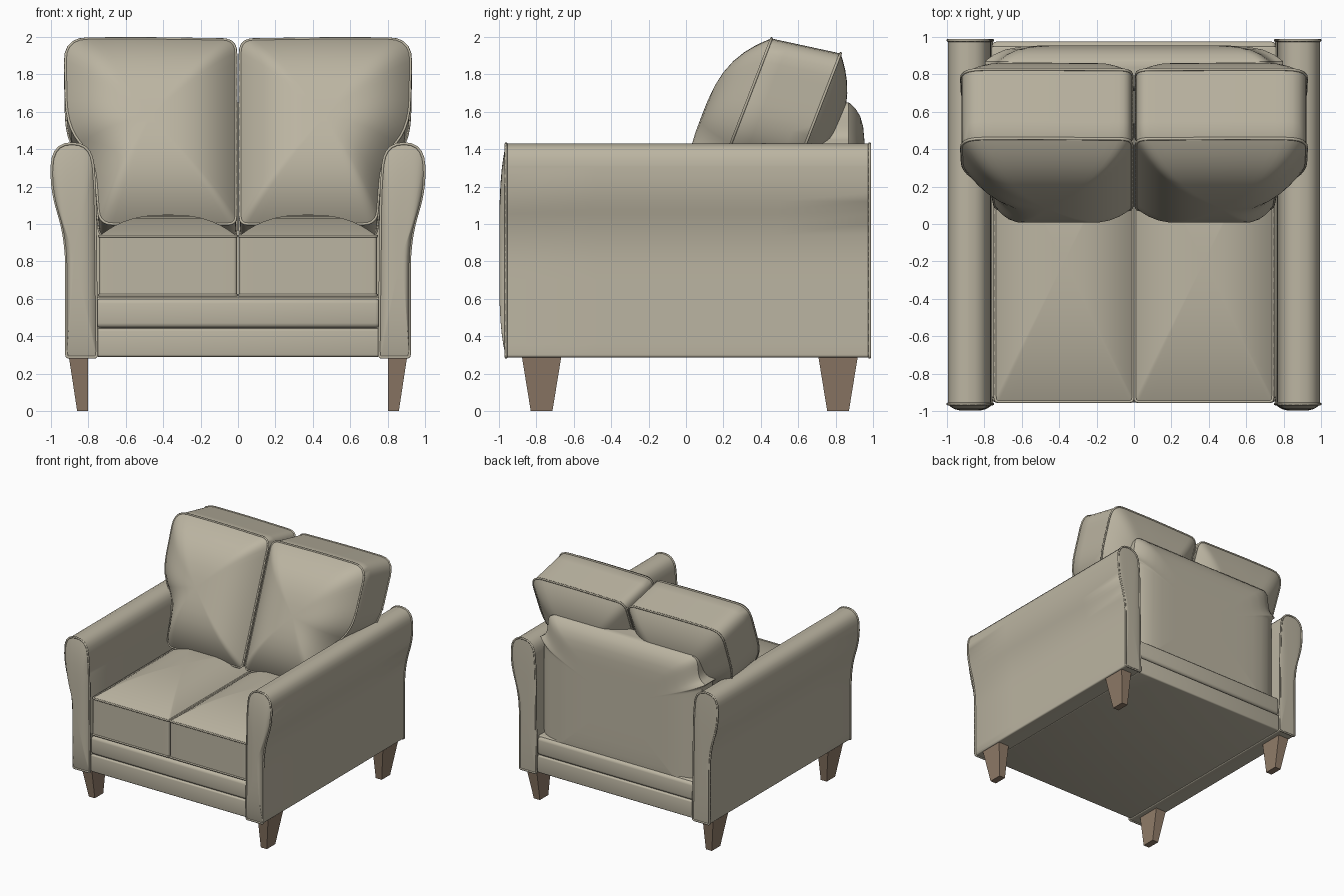
import bpy, bmesh, math
from mathutils import Vector

if "Cube" in bpy.data.objects:
    bpy.data.objects.remove(bpy.data.objects["Cube"])


def material(name, col):
    m = bpy.data.materials.new(name)
    m.diffuse_color = (*col, 1)
    m.use_nodes = True
    m.node_tree.nodes["Principled BSDF"].inputs["Base Color"].default_value = m.diffuse_color
    return m


FABRIC = material("fabric", (0.50, 0.46, 0.36))
WOOD = material("wood", (0.28, 0.20, 0.14))


def finish(name, bm, mat, smooth=True):
    bmesh.ops.recalc_face_normals(bm, faces=bm.faces)
    me = bpy.data.meshes.new(name)
    bm.to_mesh(me)
    bm.free()
    me.materials.append(mat)
    ob = bpy.data.objects.new(name, me)
    bpy.context.collection.objects.link(ob)
    if smooth:
        bpy.ops.object.select_all(action='DESELECT')
        bpy.context.view_layer.objects.active = ob
        ob.select_set(True)
        bpy.ops.object.shade_smooth_by_angle(angle=math.radians(40))
    return ob


def outline(corners, step=0.06):
    """Closed polygon from (u, v, corner radius), rounded and evenly subdivided."""
    pts, n = [], len(corners)
    for i, (u, v, r) in enumerate(corners):
        p = Vector((u, v))
        d0 = Vector(corners[i - 1][:2]) - p
        d1 = Vector(corners[(i + 1) % n][:2]) - p
        a = p + d0.normalized() * min(r, d0.length * 0.49)
        b = p + d1.normalized() * min(r, d1.length * 0.49)
        for k in range(6):
            t = k / 5
            pts.append(a * (1 - t) ** 2 + p * 2 * t * (1 - t) + b * t * t)
    out = []
    for i, p in enumerate(pts):
        q = pts[(i + 1) % len(pts)]
        m = max(1, math.ceil((q - p).length / step))
        out += [p.lerp(q, k / m) for k in range(m)]
    return out


def piping(name, pts, radius=0.008):
    cu = bpy.data.curves.new(name, 'CURVE')
    cu.dimensions = '3D'
    cu.bevel_depth = radius
    cu.bevel_resolution = 1
    sp = cu.splines.new('POLY')
    sp.points.add(len(pts) - 1)
    for sp_p, p in zip(sp.points, pts):
        sp_p.co = (*p, 1)
    sp.use_cyclic_u = True
    cu.materials.append(FABRIC)
    bpy.context.collection.objects.link(bpy.data.objects.new(name, cu))


def puff(name, shape, origin, U, V, T, N, front, back, power, seams=(0, 1)):
    """Outline swept along T, with a domed front (along N) and a domed back."""
    O, U, V, T, N = map(Vector, (origin, U, V, T, N))
    c = sum(shape, Vector((0, 0))) / len(shape)
    c = Vector(((min(p.x for p in shape) + max(p.x for p in shape)) / 2, c.y))

    def ring(s, t, h):
        return [O + U * q.x + V * q.y + T * t + N * h
                for q in (c + (p - c) * s for p in shape)]

    dome = [math.sin(math.pi / 2 * k / 9) for k in range(1, 9)]
    rings = [ring(s, 0, front * (1 - s ** power)) for s in dome]
    rings += [ring(1, t / 4, 0) for t in range(5)]
    rings += [ring(s, 1, -back * (1 - s ** power)) for s in reversed(dome)]
    bm = bmesh.new()
    loops = [[bm.verts.new(p) for p in r] for r in rings]
    n = len(shape)
    for a, b in zip(loops, loops[1:]):
        for i in range(n):
            bm.faces.new((a[i], a[(i + 1) % n], b[(i + 1) % n], b[i]))
    for lp, t, h in ((loops[0], 0, front), (loops[-1], 1, -back)):
        mid = bm.verts.new(ring(0, t, h)[0])
        for i in range(n):
            bm.faces.new((lp[i], lp[(i + 1) % n], mid))
    finish(name, bm, FABRIC)
    for t in seams:
        piping(f"{name}_piping_{t}", ring(1, t, 0))


def box(name, lo, hi, bevel):
    bm = bmesh.new()
    bmesh.ops.create_cube(bm, size=1)
    for v in bm.verts:
        v.co = [l + (h - l) * (c + 0.5) for l, h, c in zip(lo, hi, v.co)]
    bmesh.ops.bevel(bm, geom=bm.edges[:], offset=bevel, segments=3,
                    profile=0.5, affect='EDGES')
    finish(name, bm, FABRIC)


# Base: core and two padded rails showing at front and back
box("base_core", (-0.76, -0.93, 0.295), (0.76, 0.95, 0.61), 0.01)
box("lower_rail", (-0.76, -0.95, 0.29), (0.76, 0.97, 0.44), 0.012)
box("upper_rail", (-0.76, -0.955, 0.445), (0.76, 0.975, 0.60), 0.025)

# Upholstered back with soft top edge, flaring out where it meets the arms
back = outline([(-0.76, 0.4, 0.01), (0.76, 0.4, 0.01), (0.765, 1.4, 0.02), (0.80, 1.43, 0.01),
                (0.735, 1.47, 0.06), (0.715, 1.65, 0.06), (-0.715, 1.65, 0.06),
                (-0.735, 1.47, 0.06), (-0.80, 1.43, 0.01), (-0.765, 1.4, 0.02)])
puff("back_panel", back, (0, 0.87, 0), (1, 0, 0), (0, 0, 1), (0, -0.14, 0),
     (0, 1, 0), 0.085, 0.02, 9, seams=())

arm = outline([(0.755, 0.287, 0.015), (0.917, 0.287, 0.015), (0.917, 0.92, 0.16),
               (1.0, 1.19, 0.12), (0.99, 1.43, 0.12), (0.785, 1.43, 0.12),
               (0.765, 1.2, 0.1)])
seat = outline([(0.006, -0.95, 0.02), (0.742, -0.95, 0.02),
                (0.742, 0.55, 0.03), (0.006, 0.55, 0.03)])
cushion = outline([(0.012, 1.0, 0.04), (0.74, 1.0, 0.07), (0.765, 1.34, 0.12),
                   (0.915, 1.52, 0.14), (0.925, 1.99, 0.12), (0.5, 1.992, 0.1),
                   (0.012, 1.985, 0.07)])

for side, sx in (("left", -1), ("right", 1)):
    U = (sx, 0, 0)
    # Rolled arm with padded front and back end panels
    puff(f"{side}_arm", arm, (0, -0.962, 0), U, (0, 0, 1), (0, 1.944, 0),
         (0, -1, 0), 0.036, 0.008, 4)
    # Boxed seat cushion with crowned top
    puff(f"{side}_seat_cushion", seat, (0, 0, 0.935), U, (0, 1, 0), (0, 0, -0.315),
         (0, 0, 1), 0.115, 0.0, 2.6)
    # Leaning back cushion that notches over the arm
    puff(f"{side}_back_cushion", cushion, (0, -0.312, 0), U, (0, 0.386, 1),
         (0, 0.37, -0.08), (0, -0.93, 0.36), 0.2, 0.15, 3)
    # Tapered legs, straight on the inner face
    for end, y in (("front", -0.772), ("back", 0.813)):
        bm = bmesh.new()
        loops = []
        for z, x1, hy in ((0, 0.86, 0.058), (0.295, 0.905, 0.106)):
            loops.append([bm.verts.new((sx * x, y + dy, z)) for x, dy in
                          ((0.802, -hy), (x1, -hy), (x1, hy), (0.802, hy))])
        for lp in loops:
            bm.faces.new(lp)
        for i in range(4):
            j = (i + 1) % 4
            bm.faces.new((loops[0][i], loops[0][j], loops[1][j], loops[1][i]))
        finish(f"{side}_{end}_leg", bm, WOOD, smooth=False)
